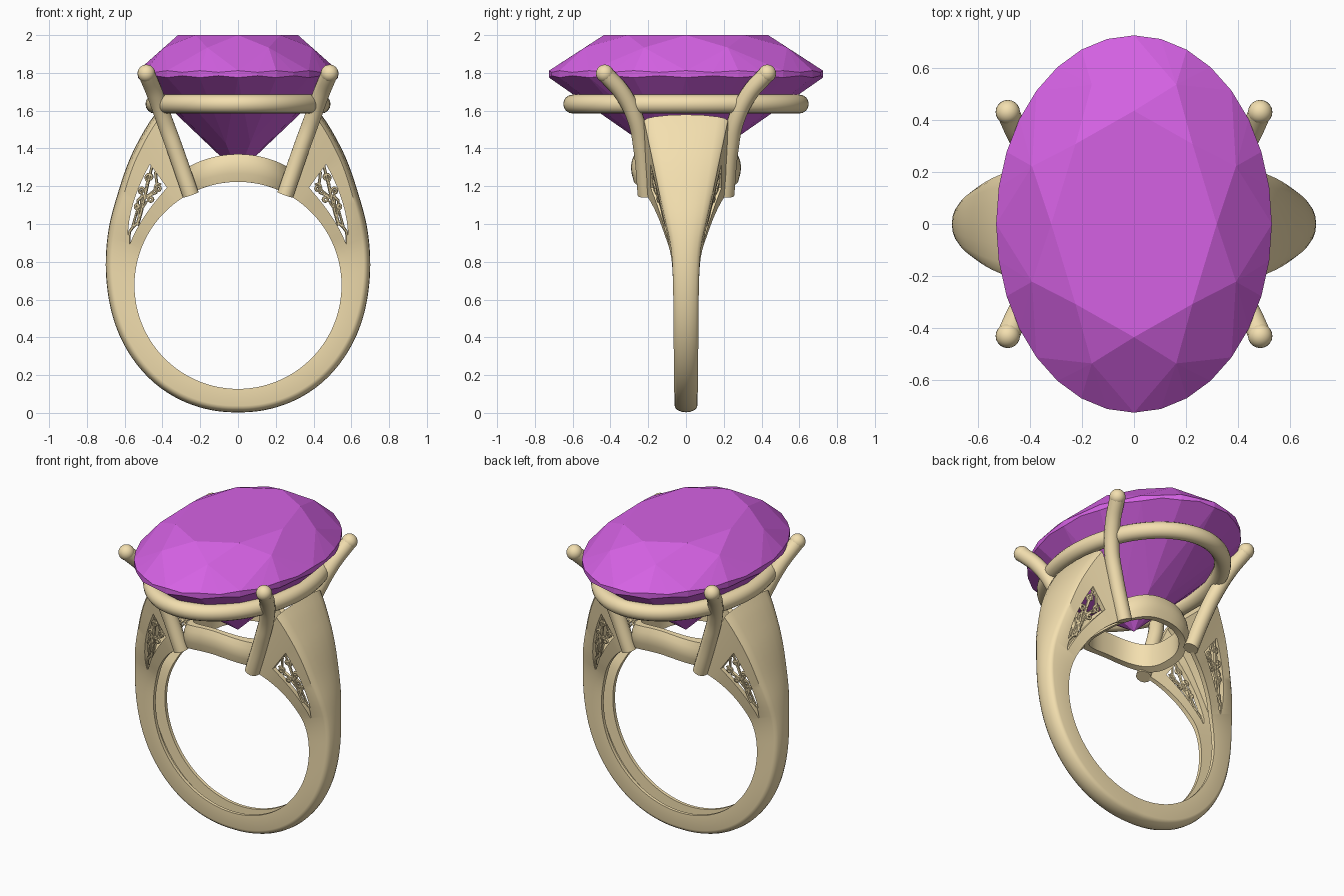
import bpy, bmesh
from math import sin, cos, pi, radians, degrees, atan2, sqrt, copysign

if "Cube" in bpy.data.objects:
    bpy.data.objects.remove(bpy.data.objects["Cube"])

CZ, RI = 0.675, 0.548          # finger hole centre height and radius


def material(name, rgb):
    m = bpy.data.materials.new(name)
    m.diffuse_color = (*rgb, 1)
    m.use_nodes = True
    m.node_tree.nodes["Principled BSDF"].inputs["Base Color"].default_value = m.diffuse_color
    return m


gold = material("gold", (0.90, 0.74, 0.43))
purple = material("purple_gem", (0.66, 0.12, 0.77))


def finish(ob, mat, smooth=35):
    ob.data.materials.clear()
    ob.data.materials.append(mat)
    bpy.ops.object.select_all(action='DESELECT')
    ob.select_set(True)
    bpy.context.view_layer.objects.active = ob
    if smooth:
        bpy.ops.object.shade_smooth_by_angle(angle=radians(smooth))
    return ob


def mesh_object(name, verts, faces):
    me = bpy.data.meshes.new(name)
    me.from_pydata(verts, [], faces)
    bm = bmesh.new()
    bm.from_mesh(me)
    bmesh.ops.recalc_face_normals(bm, faces=bm.faces)
    bm.to_mesh(me)
    bm.free()
    ob = bpy.data.objects.new(name, me)
    bpy.context.collection.objects.link(ob)
    return ob


def loft(name, rings, closed):
    """Skin a row of equal closed sections; cap the ends if not closed."""
    n, k = len(rings[0]), len(rings)
    faces = [(i * n + j, i * n + (j + 1) % n, (i + 1) % k * n + (j + 1) % n, (i + 1) % k * n + j)
             for i in range(k if closed else k - 1) for j in range(n)]
    if not closed:
        faces += [tuple(range(n)), tuple(range((k - 1) * n, k * n))]
    return mesh_object(name, [p for r in rings for p in r], faces)


def tubes(name, paths, radius, kind='POLY', cyclic=False, res=4):
    """Round wires along paths, turned into a mesh."""
    cu = bpy.data.curves.new(name, 'CURVE')
    cu.dimensions, cu.bevel_depth, cu.bevel_resolution = '3D', radius, res
    cu.use_fill_caps = True
    for path in paths:
        sp = cu.splines.new(kind)
        if kind == 'BEZIER':
            sp.bezier_points.add(len(path) - 1)
            for b, p in zip(sp.bezier_points, path):
                b.co = p
                b.handle_left_type = b.handle_right_type = 'AUTO'
        else:
            sp.points.add(len(path) - 1)
            for b, p in zip(sp.points, path):
                b.co = (*p, 1)
        sp.use_cyclic_u = cyclic
    ob = bpy.data.objects.new(name, cu)
    bpy.context.collection.objects.link(ob)
    finish(ob, gold, 0)
    bpy.ops.object.convert(target='MESH')
    return finish(bpy.context.object, gold, 50)


def interp(table, x):
    """Smooth (Catmull-Rom style) lookup in a table of (x, value)."""
    n = len(table)
    x = min(max(x, table[0][0]), table[-1][0])
    i = max(j for j in range(n - 1) if table[j][0] <= x)

    def slope(j):
        a, b = table[max(j - 1, 0)], table[min(j + 1, n - 1)]
        return (b[1] - a[1]) / (b[0] - a[0])
    (x0, y0), (x1, y1) = table[i], table[i + 1]
    h = x1 - x0
    t = (x - x0) / h
    return (y0 * (1 + 2 * t) * (1 - t) ** 2 + slope(i) * h * t * (1 - t) ** 2
            + y1 * t * t * (3 - 2 * t) + slope(i + 1) * h * t * t * (t - 1))


# Shank: outer radius and half width by angle from the bottom
OUTER = [(0, .672), (34, .680), (62, .680), (84, .688), (100, .711), (115, .752),
         (129, .81), (144, .917), (154, 1.006)]
WIDTH = [(0, .060), (60, .065), (95, .070), (108, .082), (120, .115), (132, .150),
         (144, .188), (154, .222)]
rings = []
for i in range(129):
    f = -154 + 308 * i / 128
    ro, w = interp(OUTER, abs(f)), interp(WIDTH, abs(f))
    wall, floor = min(.03, w * .33), ro - .06
    half = [(0, ro), (.4 * w, ro - .003), (.75 * w, ro - .012), (.93 * w, ro - .022), (w, ro - .035),
            (w, RI), (w - wall, RI), (w - wall, floor)]
    prof = half + [(-y, r) for y, r in half[:0:-1]]
    rings.append([(r * sin(radians(f)), y, CZ - r * cos(radians(f))) for y, r in prof])
shank = loft("shank", rings, False)


# Openwork windows in the shoulders, laid out as (angle, radius) in the ring plane
def window(u, v):
    a = radians(21 + 33 * u)
    r0 = .613 + .027 * u ** 3
    r = r0 + v * (.008 + .145 * u ** 0.9)
    return r * cos(a), CZ + r * sin(a)


outline = [window(i / 10, 0) for i in range(11)] + [window(i / 10, 1) for i in range(10, -1, -1)]
for s in (1, -1):
    cut = loft("window_cutter", [[(s * x, y, z) for x, z in outline] for y in (-.5, .5)], False)
    cut.hide_render = True
    finish(shank, gold, 0)
    mod = shank.modifiers.new("window", 'BOOLEAN')
    mod.operation, mod.object, mod.solver = 'DIFFERENCE', cut, 'EXACT'
    bpy.ops.object.modifier_apply(modifier=mod.name)
    bpy.data.objects.remove(cut)
finish(shank, gold, 35)


# Filigree scrolls filling the windows
def scroll(u, v, size, start, turns, tail):
    cx, cz = window(u, v)
    pts = [window(*tail)]
    for i in range(19):
        t = i / 18
        a, r = radians(start) + turns * 2 * pi * t, size * (1 - .75 * t)
        pts.append((cx + r * cos(a), cz + r * sin(a)))
    return pts


scrolls = [scroll(.90, .76, .022, -60, 1.2, (.66, .5)), scroll(.90, .24, .022, 120, -1.2, (.66, .5)),
           scroll(.72, .80, .018, -90, 1.2, (.50, .4)), scroll(.72, .22, .018, 90, -1.2, (.50, .4)),
           scroll(.52, .68, .014, -90, 1.2, (.25, .5)),
           [window(i / 12, .5 + .3 * sin(i * 1.1)) for i in range(13)],
           [window(.3 + i / 14, .1 + .08 * i) for i in range(11)]]
wires = []
for sx in (1, -1):
    for sy in (1, -1):
        for path in scrolls:
            wires.append([(sx * x, sy * (interp(WIDTH, 90 + degrees(atan2(z - CZ, x))) - .012), z)
                          for x, z in path])
tubes("filigree_scrolls", wires, .008, res=1)

# Base ring under the stone, its edges following the finger hole
BASE = [(-.05, 0), (-.012, 0), (0, .045), (.004, .08), (-.002, .115), (-.015, .147), (-.05, .147)]
rings = []
for i in range(72):
    c, s = cos(2 * pi * i / 72), sin(2 * pi * i / 72)
    sec = []
    for d, h in BASE:
        x = (.295 + d) * copysign(abs(c) ** .8, c)
        y = (.288 + d) * copysign(abs(s) ** .8, s)
        sec.append((x, y, CZ + sqrt(RI ** 2 - x * x) + h))
    rings.append(sec)
finish(loft("base_ring", rings, True), gold, 40)

# Oval rail around the stone
rings = [[((.44 + .05 * cos(b)) * cos(a), (.60 + .05 * cos(b)) * sin(a), 1.635 + .05 * sin(b))
          for b in [2 * pi * j / 16 for j in range(16)]] for a in [2 * pi * i / 80 for i in range(80)]]
finish(loft("gallery_rail", rings, True), gold, 50)

# Four claws with ball tips
CLAW = [(.25, .212, 1.155), (.335, .235, 1.40), (.39, .265, 1.55), (.44, .335, 1.69), (.485, .43, 1.797)]
for sx, side in ((1, "right"), (-1, "left")):
    for sy, end in ((1, "back"), (-1, "front")):
        path = [(sx * x, sy * y, z) for x, y, z in CLAW]
        tubes(f"claw_{end}_{side}", [path], .045, 'BEZIER')
        bpy.ops.mesh.primitive_uv_sphere_add(segments=20, ring_count=12, radius=.047, location=path[-1])
        tip = bpy.context.object
        tip.name = f"claw_tip_{end}_{side}"
        finish(tip, gold, 60)


# Oval brilliant-cut stone: table, stars, kites, girdle, pavilion
verts, faces = [], []


def level(count, offset, size, z):
    start = len(verts)
    for i in range(count):
        a = 2 * pi * (i + offset) / count
        zz = z(i) if callable(z) else z
        verts.append((.53 * size * sin(a), .725 * size * cos(a), zz))
    return lambda i: start + i % count


table = level(8, 0, .60, 2.0)
star = level(8, .5, .80, 1.934)
top = level(32, 0, 1, lambda i: (1.812, 1.803)[i % 2])
low = level(32, 0, 1, lambda i: (1.775, 1.785)[i % 2])
pav = level(8, .5, .32, 1.428)
verts.append((0, 0, 1.27))
culet = len(verts) - 1
faces.append([table(i) for i in range(8)])
for i in range(8):
    g = 4 * i
    faces += [(table(i), star(i), table(i + 1)), (table(i), star(i - 1), top(g), star(i))]
    for k in (g, g + 2):
        faces += [(star(i), top(k), top(k + 1)), (star(i), top(k + 1), top(k + 2)),
                  (pav(i), low(k), low(k + 1)), (pav(i), low(k + 1), low(k + 2))]
    faces += [(top(k), top(k + 1), low(k + 1), low(k)) for k in range(g, g + 4)]
    faces.append((culet, pav(i - 1), low(g), pav(i)))
finish(mesh_object("oval_stone", verts, faces), purple, 0)
